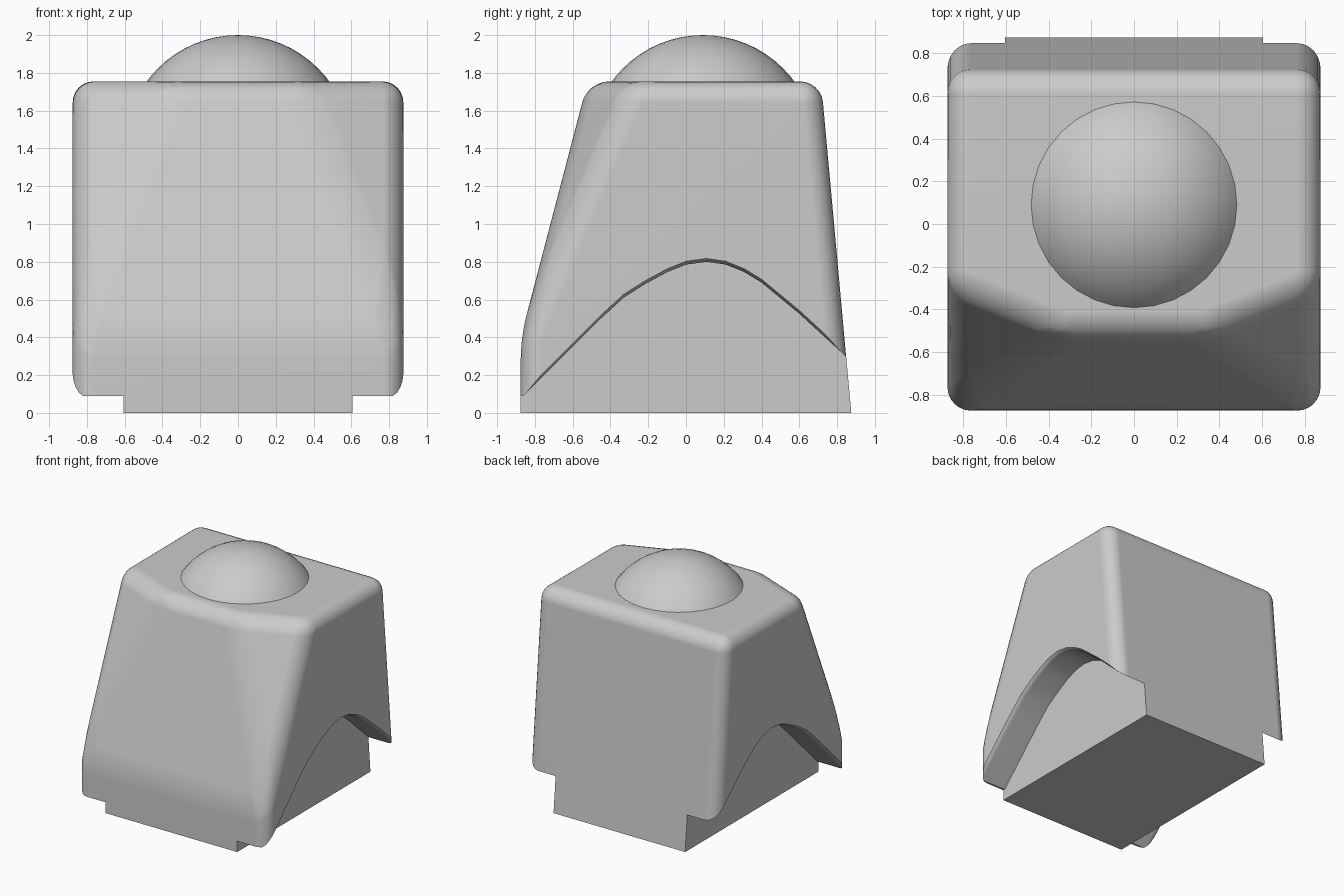
import bpy, bmesh
from mathutils import Matrix

cube = bpy.data.objects.get("Cube")
if cube:
    bpy.data.objects.remove(cube, do_unlink=True)

# One plain grey for everything
grey = bpy.data.materials.new("light_grey")
grey.use_nodes = True
COLOUR = (0.6, 0.6, 0.6, 1)
grey.diffuse_color = COLOUR
grey.node_tree.nodes["Principled BSDF"].inputs["Base Color"].default_value = COLOUR


def make_object(name, bm):
    bmesh.ops.recalc_face_normals(bm, faces=bm.faces)
    mesh = bpy.data.meshes.new(name)
    bm.to_mesh(mesh)
    bm.free()
    mesh.materials.append(grey)
    obj = bpy.data.objects.new(name, mesh)
    bpy.context.collection.objects.link(obj)
    return obj


def activate(obj):
    bpy.ops.object.select_all(action='DESELECT')
    obj.select_set(True)
    bpy.context.view_layer.objects.active = obj


# Body: tapered block with sloping front and turned-back front corners
W, TOP, ROUND = 0.875, 1.755, 0.11
half = [(W, -0.875, 0), (W, -0.875, 0.4), (0.33, -0.52, TOP),
        (W, -0.30, TOP), (W, 0.715, TOP), (W, 0.875, 0)]
bm = bmesh.new()
for side in (1, -1):
    for x, y, z in half:
        bm.verts.new((side * x, y, z))
bmesh.ops.convex_hull(bm, input=bm.verts)
bmesh.ops.dissolve_limit(bm, angle_limit=0.01, verts=bm.verts, edges=bm.edges)
rounded = [e for e in bm.edges if max(v.co.z for v in e.verts) > 0.01]
bmesh.ops.bevel(bm, geom=rounded, offset=ROUND, offset_type='OFFSET',
                segments=6, profile=0.5, affect='EDGES', clamp_overlap=True)
body = make_object("body", bm)

# Arched recess on each side, with a softened outer lip
arch = [(-0.95, 0.09), (-0.86, 0.09), (-0.6, 0.35), (-0.45, 0.50), (-0.33, 0.61),
        (-0.22, 0.68), (-0.1, 0.745), (0.0, 0.785), (0.11, 0.80), (0.21, 0.785),
        (0.31, 0.745), (0.4, 0.69), (0.6, 0.525), (0.84, 0.305), (0.95, 0.20)]
rings = [(0.605, 0), (0.84, 0), (0.86, 0.007), (0.9, 0.035)]
for name, side in (("left_arch_cutter", 1), ("right_arch_cutter", -1)):
    bm = bmesh.new()
    loops = []
    for x, lift in rings:
        outline = [(y, z + lift) for y, z in arch] + [(0.95, -0.1), (-0.95, -0.1)]
        loops.append([bm.verts.new((side * x, y, z)) for y, z in outline])
    for a, b in zip(loops, loops[1:]):
        for i in range(len(a)):
            j = (i + 1) % len(a)
            bm.faces.new((a[i], a[j], b[j], b[i]))
    bm.faces.new(loops[0])
    bm.faces.new(loops[-1])
    cutter = make_object(name, bm)
    cutter.hide_render = True
    cut = body.modifiers.new("arch", 'BOOLEAN')
    cut.operation, cut.solver, cut.object = 'DIFFERENCE', 'EXACT', cutter
    activate(body)
    bpy.ops.object.modifier_apply(modifier=cut.name)
    bpy.data.objects.remove(cutter, do_unlink=True)

activate(body)
bpy.ops.object.shade_smooth_by_angle(angle=0.6)
weighted = body.modifiers.new("weighted_normals", 'WEIGHTED_NORMAL')
weighted.keep_sharp = True

# Dome: spherical cap sunk slightly into the top
R = 0.599
bm = bmesh.new()
bmesh.ops.create_uvsphere(bm, u_segments=32, v_segments=32, radius=R,
                          matrix=Matrix.Translation((0, 0.09, 2 - R)))
bmesh.ops.bisect_plane(bm, geom=bm.verts[:] + bm.edges[:] + bm.faces[:],
                       plane_co=(0, 0, 1.74), plane_no=(0, 0, 1), clear_inner=True)
bmesh.ops.holes_fill(bm, edges=[e for e in bm.edges if e.is_boundary])
dome = make_object("dome", bm)
activate(dome)
bpy.ops.object.shade_smooth_by_angle(angle=0.6)
